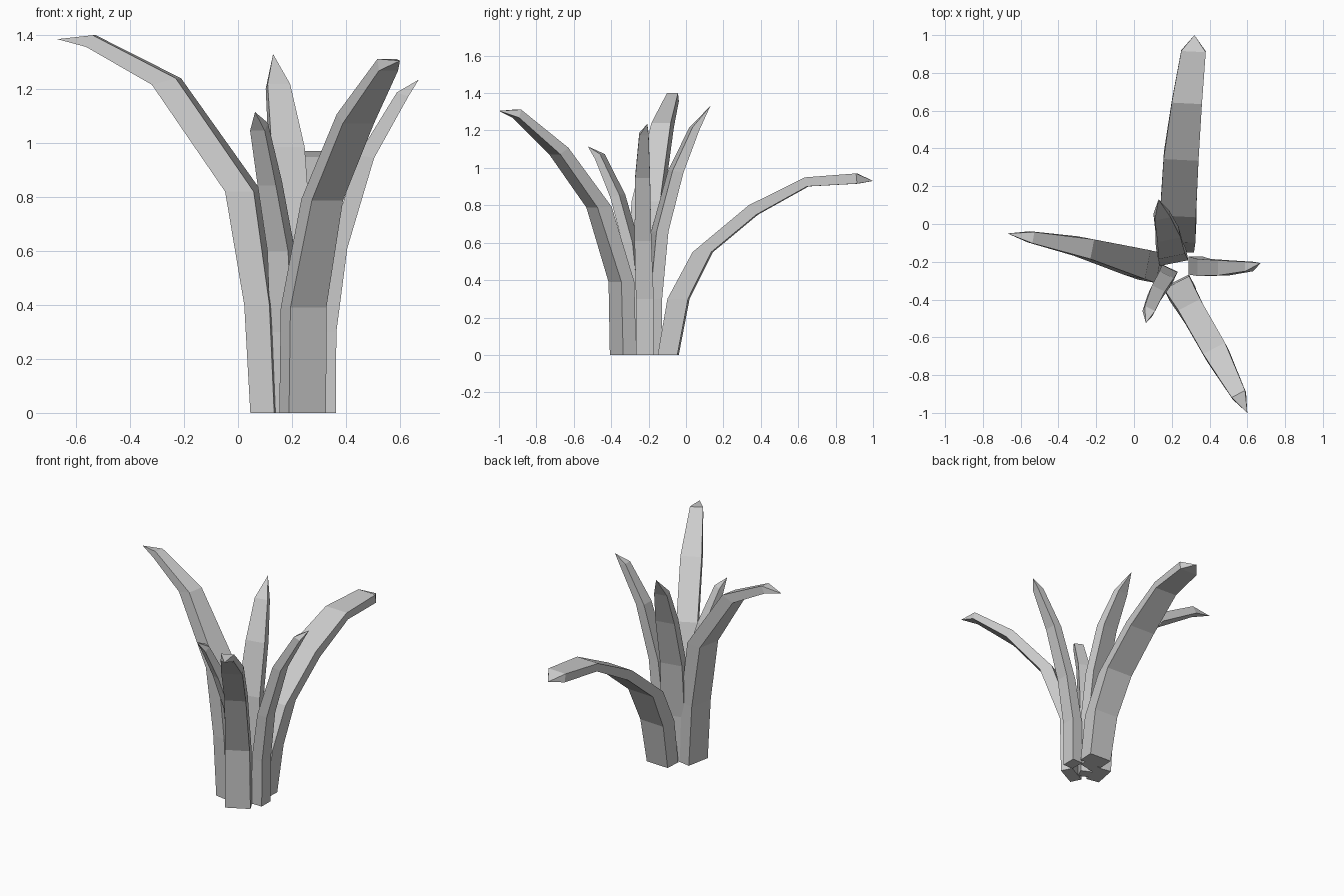
import bpy
import bmesh
from math import radians, sin, cos
from mathutils import Vector

default_cube = bpy.data.objects.get("Cube")
if default_cube:
    bpy.data.objects.remove(default_cube, do_unlink=True)

# One plain grey for the whole plant
leaf_grey = bpy.data.materials.new("leaf_grey")
leaf_grey.use_nodes = True
colour = (0.6, 0.6, 0.6, 1.0)
leaf_grey.diffuse_color = colour
leaf_grey.node_tree.nodes["Principled BSDF"].inputs["Base Color"].default_value = colour


def make_leaf(name, heading, stations, tip):
    """Sweep a flat four-sided section through the stations and close it in a point.

    heading: horizontal direction in which the leaf leans
    station: x, y, z of the centre, width, thickness, backward tilt in degrees
    """
    outward = Vector((heading[0], heading[1], 0)).normalized()
    up = Vector((0, 0, 1))
    sideways = outward.cross(up)
    bm = bmesh.new()
    rings = []
    for x, y, z, width, thickness, tilt in stations:
        centre = Vector((x, y, z))
        angle = radians(tilt)
        across = sideways * width / 2
        through = (outward * cos(angle) - up * sin(angle)) * thickness / 2
        corners = (across + through, across - through,
                   -across - through, -across + through)
        rings.append([bm.verts.new(centre + corner) for corner in corners])

    # Base cap, side walls and pointed end
    bm.faces.new(rings[0])
    point = bm.verts.new(tip)
    for lower, upper in zip(rings, rings[1:]):
        for i in range(4):
            j = (i + 1) % 4
            bm.faces.new((lower[i], lower[j], upper[j], upper[i]))
    for i in range(4):
        bm.faces.new((rings[-1][i], rings[-1][(i + 1) % 4], point))
    bmesh.ops.recalc_face_normals(bm, faces=bm.faces[:])

    mesh = bpy.data.meshes.new(name)
    bm.to_mesh(mesh)
    bm.free()
    mesh.materials.append(leaf_grey)
    leaf = bpy.data.objects.new(name, mesh)
    bpy.context.collection.objects.link(leaf)
    return leaf


# Large leaves
make_leaf("front_leaf", (.46, -.89), [
    (.24, -.337, 0, .155, .078, 0),
    (.243, -.345, .39, .15, .078, 0),
    (.312, -.465, .79, .13, .085, 3),
    (.435, -.68, 1.09, .13, .06, 35),
    (.555, -.905, 1.29, .08, .045, 75),
], (.6, -1, 1.305))

make_leaf("right_side_leaf", (-.98, .19), [
    (.105, -.225, 0, .16, .09, 0),
    (.085, -.225, .4, .16, .095, 0),
    (.02, -.205, .82, .155, .108, 0),
    (-.265, -.125, 1.228, .105, .093, 15),
    (-.545, -.07, 1.378, .06, .05, 60),
], (-.67, -.05, 1.385))

make_leaf("back_leaf", (.05, 1), [
    (.24, -.095, 0, .16, .105, 0),
    (.24, -.04, .3, .175, .11, 0),
    (.235, .09, .55, .19, .1, 0),
    (.25, .36, .775, .185, .065, 50),
    (.28, .645, .925, .16, .05, 75),
    (.315, .915, .943, .13, .055, 85),
], (.32, 1, .93))

# Small leaves
make_leaf("left_side_leaf", (1, 0), [
    (.325, -.22, 0, .095, .075, 0),
    (.327, -.22, .3, .095, .075, 0),
    (.37, -.23, .61, .09, .07, 0),
    (.475, -.232, .95, .08, .06, 10),
    (.61, -.225, 1.18, .05, .045, 20),
], (.67, -.207, 1.235))

make_leaf("upright_back_leaf", (-.2, .98), [
    (.205, -.175, 0, .155, .065, 0),
    (.205, -.175, .3, .155, .065, 0),
    (.193, -.14, .66, .145, .065, 0),
    (.18, -.055, .98, .125, .06, 10),
    (.148, .045, 1.21, .085, .04, 25),
], (.13, .13, 1.33))

make_leaf("small_front_leaf", (-.43, -.9), [
    (.175, -.265, 0, .09, .07, 0),
    (.175, -.268, .3, .09, .07, 0),
    (.16, -.295, .6, .085, .06, 0),
    (.118, -.365, .85, .075, .055, 15),
    (.078, -.46, 1.06, .06, .04, 45),
], (.063, -.525, 1.115))
